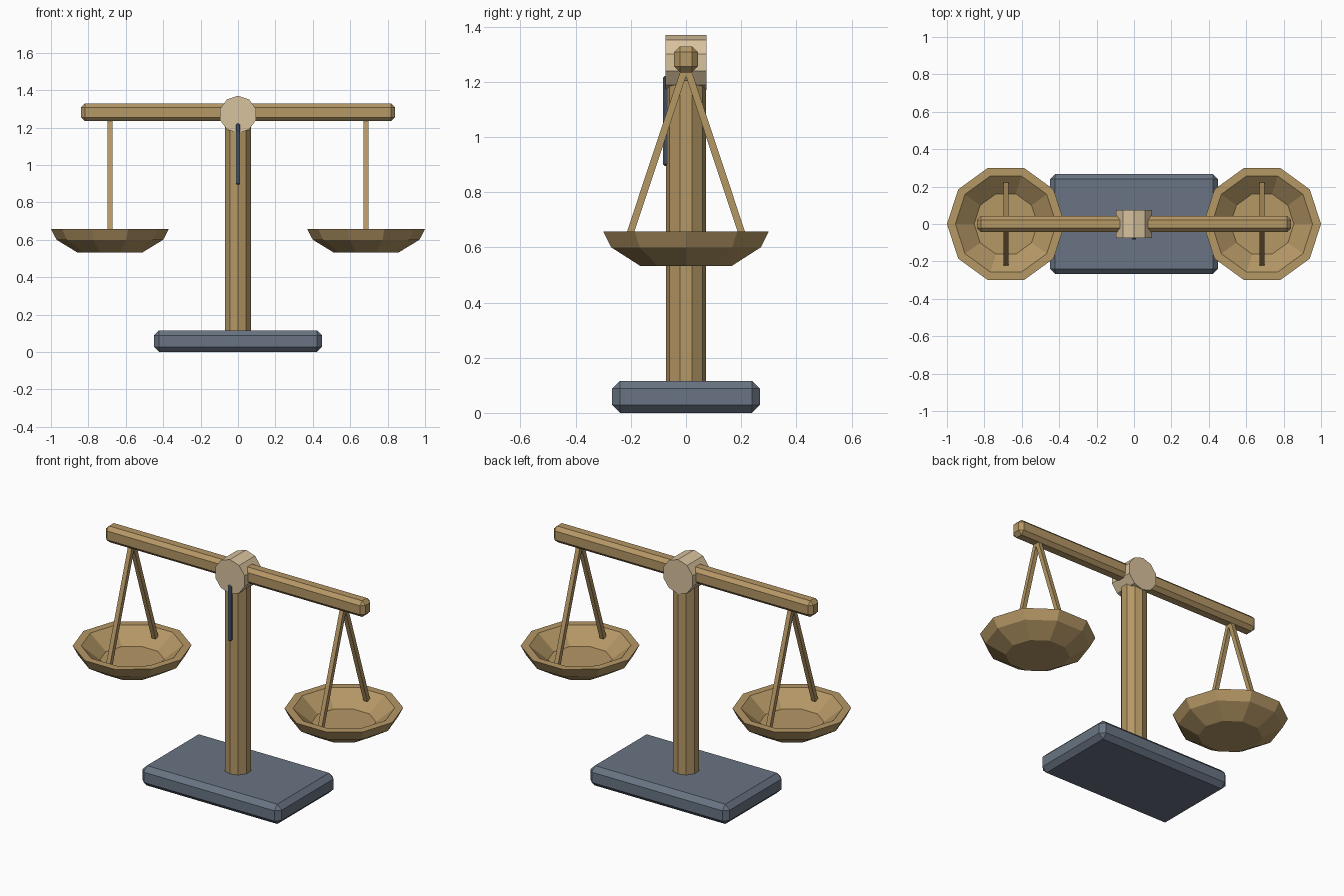
import bpy
import bmesh
from math import cos, sin, pi
from mathutils import Matrix, Vector

cube = bpy.data.objects.get("Cube")
if cube:
    bpy.data.objects.remove(cube, do_unlink=True)


def material(name, rgb):
    mat = bpy.data.materials.new(name)
    mat.use_nodes = True
    mat.diffuse_color = (*rgb, 1)
    mat.node_tree.nodes["Principled BSDF"].inputs["Base Color"].default_value = (*rgb, 1)
    return mat


wood = material("tan_wood", (0.46, 0.31, 0.13))
pale = material("pale_wood", (0.69, 0.54, 0.34))
slate = material("slate", (0.14, 0.175, 0.225))
dark = material("dark_slate", (0.09, 0.125, 0.185))


def finish(name, bm, mat):
    bmesh.ops.recalc_face_normals(bm, faces=bm.faces)
    mesh = bpy.data.meshes.new(name)
    bm.to_mesh(mesh)
    bm.free()
    mesh.materials.append(mat)
    obj = bpy.data.objects.new(name, mesh)
    bpy.context.collection.objects.link(obj)
    return obj


def box(name, size, centre, mat, bevel=0):
    bm = bmesh.new()
    bmesh.ops.create_cube(bm, size=1)
    bmesh.ops.scale(bm, vec=size, verts=bm.verts)
    obj = finish(name, bm, mat)
    obj.location = centre
    if bevel:
        mod = obj.modifiers.new("chamfer", "BEVEL")
        mod.width = bevel
        mod.segments = 1
    return obj


def rod(name, radius, start, end, mat, sides=10, turn=0):
    """Straight prism between two points."""
    start, end = Vector(start), Vector(end)
    axis = end - start
    bm = bmesh.new()
    bmesh.ops.create_cone(bm, cap_ends=True, segments=sides, radius1=radius,
                          radius2=radius, depth=axis.length,
                          matrix=Matrix.Rotation(turn, 4, "Z"))
    spin = Vector((0, 0, 1)).rotation_difference(axis).to_matrix().to_4x4()
    bm.transform(Matrix.Translation((start + end) / 2) @ spin)
    return finish(name, bm, mat)


def bowl(name, profile, x, mat, sides=10):
    """Faceted bowl: rings from the outer bottom, over the rim, to the inner floor."""
    bm = bmesh.new()
    rings = []
    for r, z in profile:
        rings.append([bm.verts.new((x + r * cos(2 * pi * i / sides),
                                    r * sin(2 * pi * i / sides), z))
                      for i in range(sides)])
    for a, b in zip(rings, rings[1:]):
        for i in range(sides):
            j = (i + 1) % sides
            bm.faces.new((a[i], a[j], b[j], b[i]))
    bm.faces.new(rings[0])
    bm.faces.new(rings[-1])
    return finish(name, bm, mat)


# Stand
box("base", (0.9, 0.535, 0.116), (0, 0, 0.058), slate, 0.028)
post = rod("post", 0.073, (0, 0, 0.1), (0, 0, 1.21), wood, turn=pi / 2)
# Turn the post so that an edge faces the front
front_most = min(v.co.y for v in post.data.vertices)
if front_most > -0.072:
    post.data.transform(Matrix.Rotation(pi / 2, 4, "Z"))

# Beam, hub and pointer
box("beam", (1.68, 0.086, 0.094), (0, 0, 1.281), wood, 0.021)
bm = bmesh.new()
bmesh.ops.create_cone(bm, cap_ends=True, segments=10, radius1=0.1, radius2=0.1, depth=0.148)
top = max(v.co.y for v in bm.verts)
if top < 0.099:
    bm.transform(Matrix.Rotation(pi / 2, 4, "Z"))
bm.transform(Matrix.Translation((0, 0, 1.27)) @ Matrix.Rotation(pi / 2, 4, "X"))
finish("hub", bm, pale)
box("pointer", (0.024, 0.024, 0.325), (0, -0.071, 1.058), dark, 0.006)

# Pans with their hangers
pan_profile = [(0.175, 0.533), (0.285, 0.6), (0.315, 0.657),
               (0.27, 0.657), (0.17, 0.575)]
for side, sx in (("left", 1), ("right", -1)):
    x = 0.685 * sx
    bowl(side + "_pan", pan_profile, x, wood)
    for end, sy in (("back", 1), ("front", -1)):
        rod(f"{side}_{end}_hanger", 0.018, (x, 0, 1.26), (x, 0.211 * sy, 0.625),
            wood, sides=4, turn=pi / 4)
